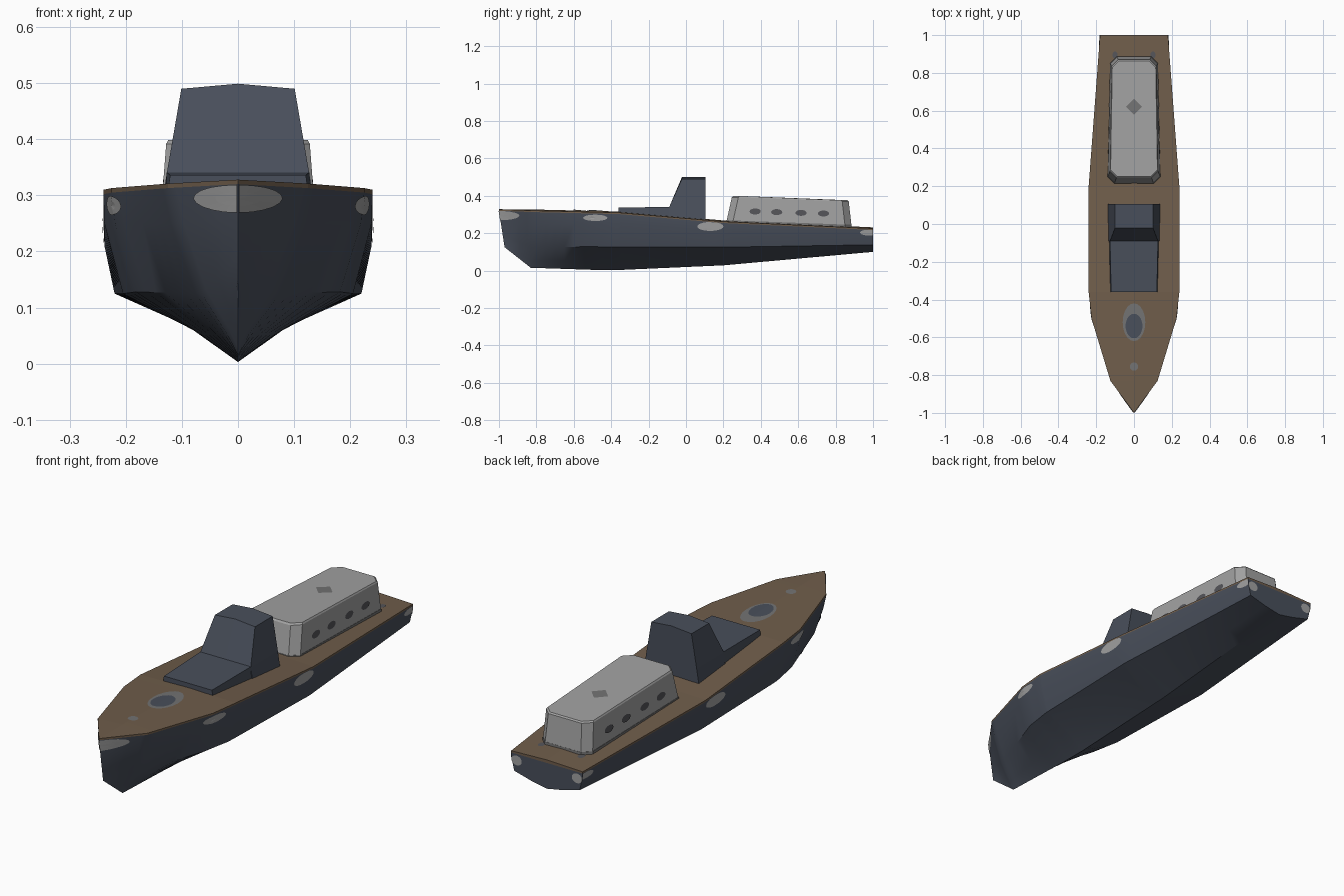
import bpy, bmesh, math
from mathutils import Vector

if "Cube" in bpy.data.objects:
    bpy.data.objects.remove(bpy.data.objects["Cube"])


def mat(name, rgb):
    m = bpy.data.materials.new(name)
    m.diffuse_color = (*rgb, 1)
    m.use_nodes = True
    m.node_tree.nodes["Principled BSDF"].inputs["Base Color"].default_value = m.diffuse_color
    return m


SLATE = mat("slate_blue", (0.066, 0.078, 0.104))
WOOD = mat("deck_brown", (0.16, 0.11, 0.07))
GREY = mat("light_grey", (0.36, 0.36, 0.36))
MID = mat("mid_grey", (0.17, 0.17, 0.17))
DARK = mat("dark_grey", (0.09, 0.09, 0.10))


def make(name, verts, faces, material, smooth=None):
    me = bpy.data.meshes.new(name)
    me.from_pydata([tuple(v) for v in verts], [], faces)
    bm = bmesh.new()
    bm.from_mesh(me)
    bmesh.ops.remove_doubles(bm, verts=bm.verts, dist=0.0002)
    bmesh.ops.recalc_face_normals(bm, faces=bm.faces)
    bm.to_mesh(me)
    bm.free()
    me.materials.append(material)
    ob = bpy.data.objects.new(name, me)
    bpy.context.collection.objects.link(ob)
    if smooth:
        bpy.ops.object.select_all(action='DESELECT')
        ob.select_set(True)
        bpy.context.view_layer.objects.active = ob
        bpy.ops.object.shade_smooth_by_angle(angle=math.radians(smooth))
    return ob


def loft(name, rings, material, smooth=None):
    n = len(rings[0])
    verts = [p for r in rings for p in r]
    faces = [(i * n + j, i * n + (j + 1) % n, (i + 1) * n + (j + 1) % n, (i + 1) * n + j)
             for i in range(len(rings) - 1) for j in range(n)]
    faces += [tuple(range(n)), tuple(range(len(verts) - n, len(verts)))]
    return make(name, verts, faces, material, smooth)


# Hull stations: position, then (x, z) from keel to sheer
STATIONS = [
    (-1.00, [(0, .125), (0, .15), (0, .19), (0, .26), (0, .32)]),
    (-0.83, [(0, .015), (.018, .05), (.065, .125), (.110, .25), (.125, .313)]),
    (-0.50, [(0, .004), (.070, .055), (.182, .128), (.219, .25), (.225, .305)]),
    (-0.36, [(0, .003), (.080, .060), (.205, .125), (.238, .25), (.240, .302)]),
    (0.20, [(0, .028), (.085, .065), (.220, .125), (.238, .21), (.240, .254)]),
    (1.00, [(0, .100), (.080, .115), (.165, .138), (.177, .19), (.180, .217)]),
]


def section(y):
    y = max(-1, min(1, y))
    for (a, p), (b, q) in zip(STATIONS, STATIONS[1:]):
        if y <= b:
            t = (y - a) / (b - a)
            out = []
            for i, (u, v) in enumerate(zip(p, q)):
                # raked stem
                rake = .03 * (1 - t) * (.32 - u[1]) / .195 if a == -1 else 0
                out.append(Vector((u[0] + (v[0] - u[0]) * t, y + rake, u[1] + (v[1] - u[1]) * t)))
            return out


def hull_point(y, z):
    s = section(y)
    z = min(z, s[-1].z - .001)
    for a, b in zip(s, s[1:]):
        if z <= b.z:
            return a.lerp(b, (z - a.z) / (b.z - a.z))
    return s[-1]


def deck_z(y):
    s = section(y)[-1]
    return s.z + .008 + .006 * min(1, s.x / .13)


def mirrored(points):
    return [Vector((-p.x, p.y, p.z)) for p in points]


ys = sorted({-1 + i * .05 for i in range(41)} | {s[0] for s in STATIONS})
hull, deck = [], []
for y in ys:
    s = section(y)
    hull.append(s + mirrored(reversed(s[1:])))
    e = s[-1]
    up = e + Vector((0, 0, .008))
    deck.append([e, up, Vector((0, e.y, deck_z(y)))] + mirrored([up, e]))
loft("hull", hull, SLATE, 30)
loft("deck", deck, WOOD)


def patch(name, fn, material, n=20):
    """Thin disc laid on a surface; fn maps unit-disc coordinates to a point."""
    verts, faces = [Vector(fn(0, 0))], []
    for k in (.5, 1):
        verts += [Vector(fn(k * math.cos(2 * math.pi * i / n), k * math.sin(2 * math.pi * i / n)))
                  for i in range(n)]
    for i in range(n):
        j = (i + 1) % n
        faces += [(0, 1 + i, 1 + j), (1 + i, 1 + n + i, 1 + n + j, 1 + j)]
    return make(name, verts, faces, material)


# Pale patches along both hull sides and on the transom
for side in (-1, 1):
    for i, (cy, cz, ry, rz) in enumerate([(-1, .294, .11, .025), (-.485, .282, .065, .017),
                                          (.13, .236, .07, .024), (.98, .203, .05, .016)]):
        def on_hull(u, v):
            p = hull_point(cy + u * ry, cz + v * rz)
            return (side * (p.x + .002), p.y - (.002 if cy == -1 else 0), p.z)
        patch(f"hull_patch_{i}", on_hull, GREY)
    patch("transom_patch", lambda u, v: (side * (.152 + .026 * u), 1.001, .188 + .022 * v), GREY)


# Deck hatch, bow fitting and stern fittings
def deck_disc(name, cx, cy, rx, ry, lift, material):
    patch(name, lambda u, v: (cx + u * rx, cy + v * ry, deck_z(cy + v * ry) + lift
                              - .006 * abs(cx + u * rx) / .22), material)


deck_disc("hatch_rim", 0, -.52, .06, .10, .002, MID)
deck_disc("hatch_cover", 0, -.54, .045, .065, .004, SLATE)
deck_disc("bow_fitting", 0, -.755, .022, .022, .002, MID)
for side in (-1, 1):
    deck_disc("stern_fitting", side * .10, .895, .014, .018, .002, DARK)

# Wheelhouse: low foredeck trunk and raised house
trunk = []
for y, w, z in ((-.36, .121, .336), (-.085, .127, .341)):
    b = section(y)[-1].z - .01
    trunk.append([(-w - .006, y, b), (-w, y, z), (w, y, z), (w + .006, y, b)])
loft("foredeck_trunk", trunk, SLATE)


def house_ring(front, back, w, z, crown):
    return [(-w, front, z), (0, front, z + crown), (w, front, z),
            (w, back, z), (0, back, z + crown), (-w, back, z)]


loft("wheelhouse", [house_ring(-.09, .105, .143, .24, 0), house_ring(-.09, .105, .127, .339, 0),
                    house_ring(-.022, .105, .101, .490, .009)], SLATE)


# Aft cabin: tapered box with clipped corners and a roof sloping aft
def cabin_ring(f, b, wf, wb, zf, zb, c):
    return [(-wf + c, f, zf), (wf - c, f, zf), (wf, f + c, zf), (wb, b - c, zb),
            (wb - c, b, zb), (-wb + c, b, zb), (-wb, b - c, zb), (-wf, f + c, zf)]


loft("aft_cabin_base", [cabin_ring(.208, .888, .141, .128, .235, .205, .035),
                        cabin_ring(.216, .885, .139, .126, .268, .246, .035)], MID)
loft("aft_cabin", [cabin_ring(.216, .885, .138, .125, .262, .240, .035),
                   cabin_ring(.245, .870, .128, .119, .392, .370, .035),
                   cabin_ring(.252, .864, .124, .115, .399, .376, .035)], GREY)

# Cabin portholes and roof vent
for side in (-1, 1):
    for cy in (.37, .485, .615, .735):
        def on_wall(u, v):
            y, z = cy + .03 * u, .316 - .03 * (cy - .37) + .016 * v
            t, k = (y - .25) / .6, (z - .25) / .13
            low, high = .138 - .013 * t, .128 - .009 * t
            return (side * (low + (high - low) * k + .003), y, z)
        patch("porthole", on_wall, DARK)
patch("roof_vent", lambda u, v: (.042 * u, .62 + .042 * v, .3865 - .0016 * v), MID, 4)
